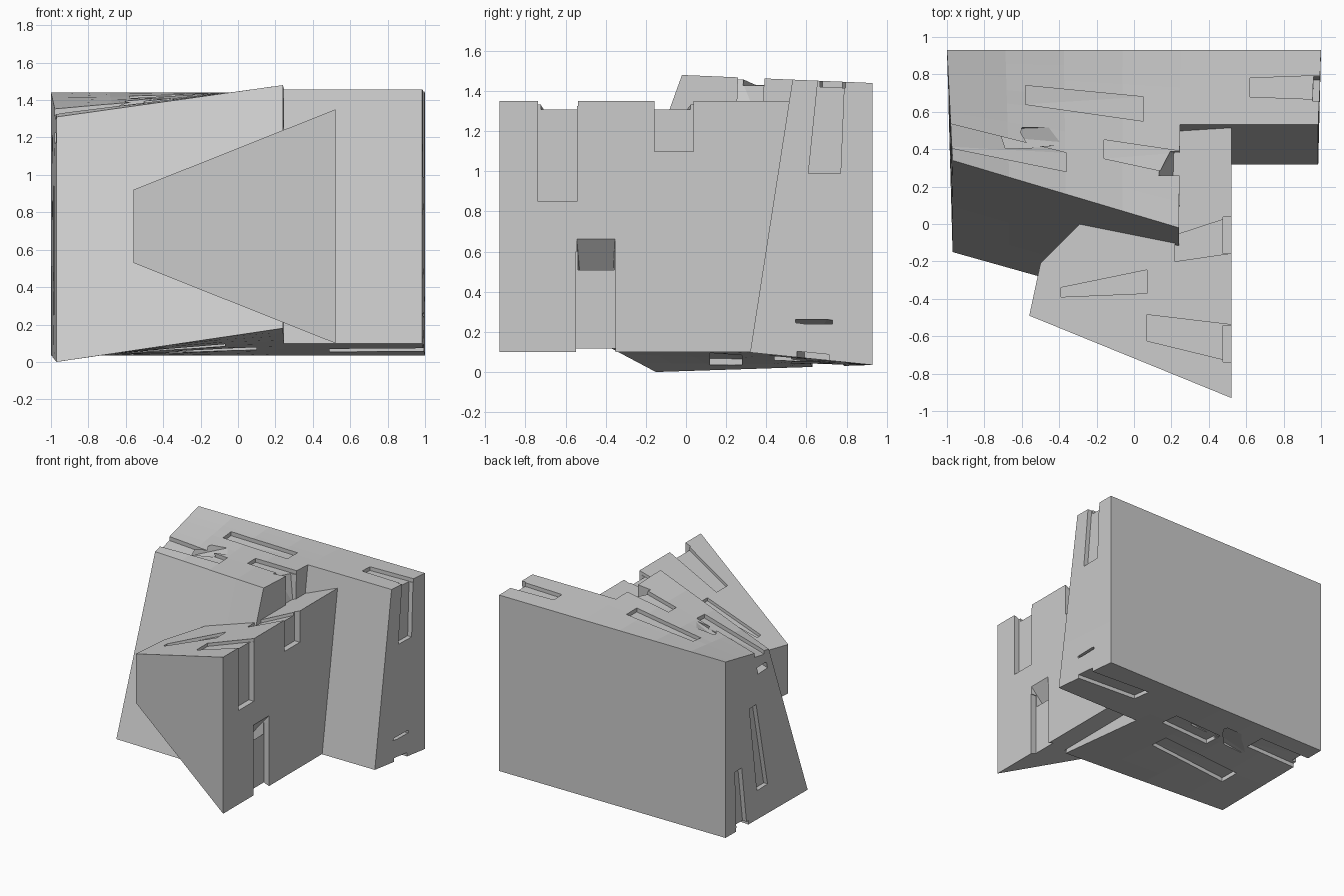
import bpy, bmesh
from mathutils import Vector
from mathutils.bvhtree import BVHTree

if "Cube" in bpy.data.objects:
    bpy.data.objects.remove(bpy.data.objects["Cube"])


def prism(name, top, bottom, caps):
    """Solid from matching top and bottom outlines; walls follow the cap borders."""
    n = len(top)
    edges = [(c[i - 1], c[i]) for c in caps for i in range(len(c))]
    faces = list(caps) + [tuple(i + n for i in reversed(c)) for c in caps]
    faces += [(b, a, a + n, b + n) for a, b in edges if (b, a) not in edges]
    me = bpy.data.meshes.new(name)
    me.from_pydata(top + bottom, [], faces)
    bm = bmesh.new()
    bm.from_mesh(me)
    bmesh.ops.recalc_face_normals(bm, faces=bm.faces)
    bm.to_mesh(me)
    bm.free()
    ob = bpy.data.objects.new(name, me)
    bpy.context.collection.objects.link(ob)
    return ob


def bake(ob):
    """Replace the mesh by its evaluated version."""
    bpy.context.view_layer.update()
    dg = bpy.context.evaluated_depsgraph_get()
    me = bpy.data.meshes.new_from_object(ob.evaluated_get(dg))
    ob.modifiers.clear()
    ob.data = me


def carve(ob, axis, side, depth, widths, lines, start=3):
    """Cut shallow grooves along centre lines (a0, b0, a1, b1) seen along an axis."""
    me = ob.data
    tree = BVHTree.FromPolygons([v.co for v in me.vertices],
                                [tuple(p.vertices) for p in me.polygons])
    u, v = [i for i in range(3) if i != axis]
    cross = Vector((0, .5)) if axis == 2 else Vector((.5, 0))
    for a0, b0, a1, b1 in lines:
        ends = Vector((a0, b0)), Vector((a1, b1))
        corners = [e + cross * w * s for e, w in zip(ends, widths) for s in (-1, 1)]
        mid = (ends[0] + ends[1]) / 2
        way = Vector((0, 0, 0))
        way[axis] = -side
        heights = []
        for c in corners:
            q = mid + (c - mid) * .7
            p = Vector((0, 0, 0))
            p[u], p[v], p[axis] = q.x, q.y, side * start
            hit = tree.ray_cast(p, way)[0]
            heights.append(hit[axis] if hit else None)
        known = [h for h in heights if h is not None]
        if not known:
            continue
        mean = sum(known) / len(known)
        bm = bmesh.new()
        for c, h in zip(corners, heights):
            level = mean if h is None else mean + (h - mean) / .7
            for off in (-depth, .08):
                p = Vector((0, 0, 0))
                p[u], p[v], p[axis] = c.x, c.y, level + side * off
                bm.verts.new(p)
        bmesh.ops.convex_hull(bm, input=bm.verts)
        bmesh.ops.recalc_face_normals(bm, faces=bm.faces)
        cm = bpy.data.meshes.new("groove_cutter")
        bm.to_mesh(cm)
        bm.free()
        cutter = bpy.data.objects.new("groove_cutter", cm)
        cutter.hide_render = True
        bpy.context.collection.objects.link(cutter)
        mod = ob.modifiers.new("groove", 'BOOLEAN')
        mod.operation, mod.solver, mod.object = 'DIFFERENCE', 'EXACT', cutter
        bake(ob)
        bpy.data.objects.remove(cutter)


# Main rock slab: flat back, leaning front, stepped right side
def ring(z, left_front, step_front, t):
    bl, bs, br = (Vector((x, .93, z)) for x in (-1, .25, 1))
    lf, sf = Vector(left_front), Vector(step_front)
    step = bs.lerp(sf, t)
    right = Vector((.985, step.y, step.z))
    return [bl, bs, br, bl.lerp(lf, t), step, right, lf, sf]


slab = prism("main_rock",
             ring(1.44, (-.97, .34, 1.31), (.24, -.02, 1.48), .42),
             ring(.035, (-.97, -.15, 0), (.24, -.49, .18), .43),
             [(0, 3, 4, 1), (1, 4, 5, 2), (3, 6, 7, 4)])
warp = slab.modifiers.new("warp", 'SUBSURF')
warp.subdivision_type = 'SIMPLE'
warp.levels = warp.render_levels = 2
bake(slab)

# Slab grooves: top, underside, right side, step wall, left side
carve(slab, 2, 1, .03, (.1, .13), [(-.58, .69, .05, .615), (-.36, .33, -1.02, .48),
                                   (-.16, .4, .28, .32), (.62, .73, 1.03, .73)])
carve(slab, 2, -1, .03, (.16, .16), [(.49, .67, 1.03, .63), (.1, .52, -.32, .52),
                                     (-.07, .2, -.74, .2), (-.56, .7, -1.03, .71)])
carve(slab, 0, 1, .035, (.13, .16), [(.725, 1.48, .69, .99)])
carve(slab, 0, 1, .035, (.18, .21), [(.64, .3, .625, 0)])
carve(slab, 0, 1, .035, (.13, .13), [(.325, 1.5, .315, 1.2)], .6)
carve(slab, 0, -1, .035, (.09, .14), [(.565, .94, .445, .25), (.475, 1.45, .425, 1.14),
                                      (.76, .51, .715, -.01)])

# Front rock wedge, widening to the right and sunk into the slab
plan = [(-.56, -.49), (.52, -.93), (.52, .81), (-.5, -.21)]
wedge = prism("front_rock",
              [(x, y, 1.35 - .398 * (.52 - x)) for x, y in plan],
              [(x, y, .1 + .398 * (.52 - x)) for x, y in plan], [(0, 1, 2, 3)])

# Wedge grooves: sloping top, right side, underside
carve(wedge, 2, 1, .025, (.05, .125), [(-.39, -.365, .07, -.308)])
carve(wedge, 2, 1, .025, (.14, .2), [(.07, -.555, .55, -.642), (.22, -.13, .55, -.052)])
carve(wedge, 0, 1, .045, (.195, .195), [(-.64, 1.4, -.64, .85), (-.06, 1.4, -.06, 1.1),
                                        (-.45, .05, -.45, .6)])
carve(wedge, 2, -1, .02, (.12, .195), [(.12, -.44, .55, -.45)])
